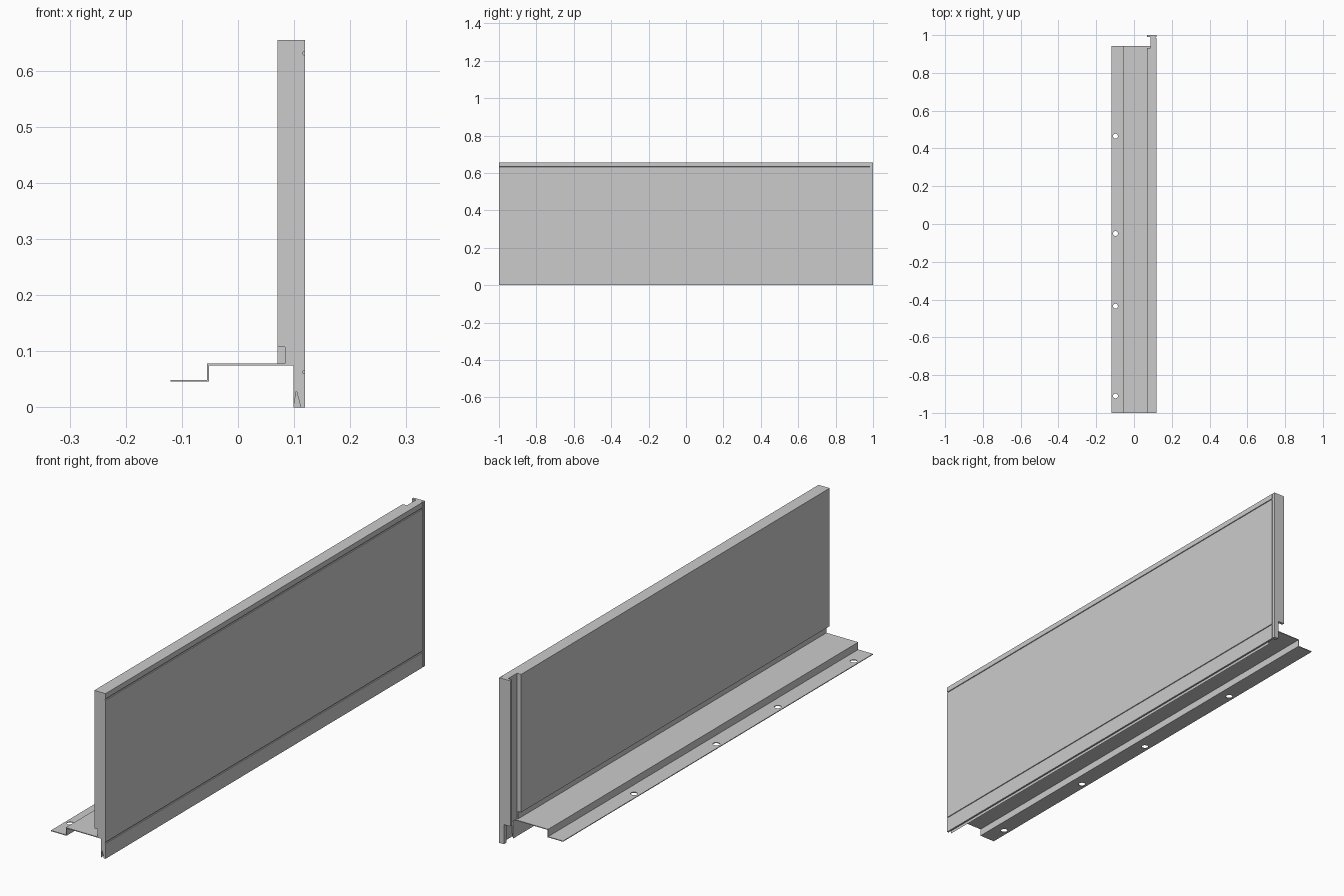
import bpy, bmesh, math

if "Cube" in bpy.data.objects:
    bpy.data.objects.remove(bpy.data.objects["Cube"])


def extrude_y(name, profile, y0, y1):
    """Solid made by sweeping an (x, z) outline from y0 to y1."""
    bm = bmesh.new()
    face = bm.faces.new([bm.verts.new((x, y0, z)) for x, z in profile])
    swept = bmesh.ops.extrude_face_region(bm, geom=[face])["geom"]
    verts = [v for v in swept if isinstance(v, bmesh.types.BMVert)]
    bmesh.ops.translate(bm, verts=verts, vec=(0, y1 - y0, 0))
    bmesh.ops.recalc_face_normals(bm, faces=bm.faces[:])
    mesh = bpy.data.meshes.new(name)
    bm.to_mesh(mesh)
    bm.free()
    obj = bpy.data.objects.new(name, mesh)
    bpy.context.collection.objects.link(obj)
    return obj


FRONT, TOP, SHELF = 0.119, 0.655, 0.078


def front_edge():
    """Outer face from bottom to top, with the two long grooves."""
    pts = [(FRONT, 0)]
    for z in (0.06, 0.628):
        pts += [(FRONT, z), (FRONT - 0.003, z + 0.001),
                (FRONT - 0.003, z + 0.005), (FRONT, z + 0.006)]
    return pts + [(FRONT, TOP)]


# Main panel: recessed foot above the shelf and tapered skirt below it
skirt = [(0.104, SHELF), (0.104, 0.03), (0.112, 0)]
extrude_y("wall_panel", front_edge() + [(0.07, TOP), (0.07, 0.108),
          (0.084, 0.108), (0.084, SHELF)] + skirt, -1, 0.932)

# Thin front skin closing the vertical channel at the far end
extrude_y("channel_skin", front_edge() + [(0.088, TOP), (0.088, SHELF)] + skirt,
          0.932, 0.984)

# Narrow shadow gap, then the end lip with its stepped foot
for name, front, y0, y1, back in (("shadow_gap", 0.115, 0.984, 0.989, 0.088),
                                  ("end_lip", FRONT, 0.989, 1.0, 0.07)):
    extrude_y(name, [(front, 0), (front, TOP), (back, TOP), (back, SHELF),
                     (0.099, SHELF), (0.099, 0)], y0, y1)

# Stepped sheet shelf behind the panel, with a downturn against the skirt
t = 0.003
shelf = extrude_y("stepped_shelf", [
    (-0.12, 0.046), (-0.052, 0.046), (-0.052, SHELF - t), (0.099, SHELF - t),
    (0.099, 0.0), (0.104, 0.03), (0.104, SHELF), (-0.052 - t, SHELF),
    (-0.052 - t, 0.046 + t), (-0.12, 0.046 + t)], -1, 0.942)

# Fixing holes along the lower step
for y in (0.465, -0.05, -0.435, -0.91):
    bpy.ops.mesh.primitive_cylinder_add(vertices=24, radius=0.013, depth=0.04,
                                        location=(-0.098, y, 0.0475))
    cutter = bpy.context.object
    cutter.name = "hole_cutter"
    mod = shelf.modifiers.new("hole", "BOOLEAN")
    mod.operation, mod.object, mod.solver = "DIFFERENCE", cutter, "EXACT"
    bpy.context.view_layer.objects.active = shelf
    bpy.ops.object.modifier_apply(modifier=mod.name)
    bpy.data.objects.remove(cutter)
